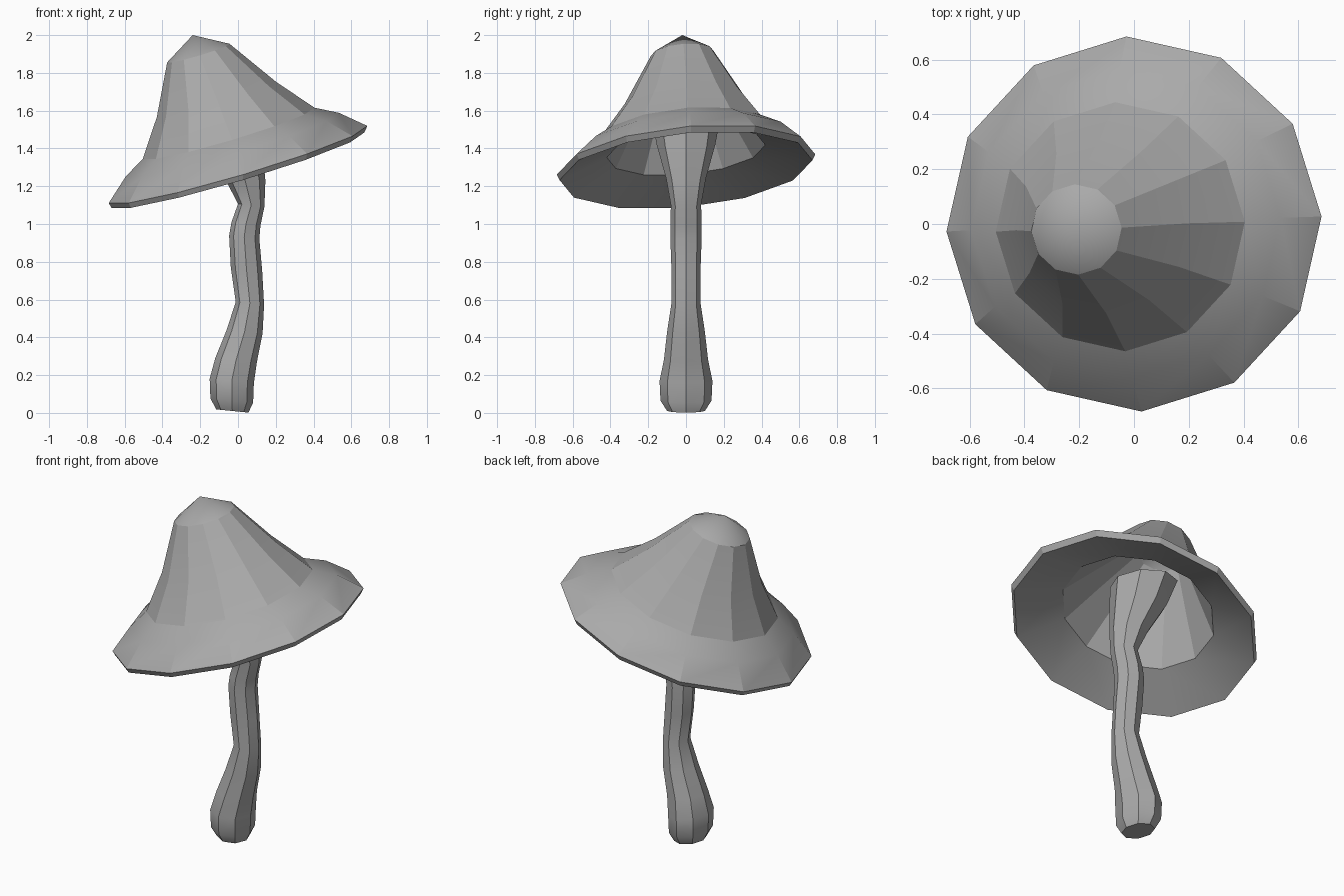
import bpy, bmesh, math

cube = bpy.data.objects.get("Cube")
if cube:
    bpy.data.objects.remove(cube, do_unlink=True)

grey = bpy.data.materials.new("mushroom grey")
grey.use_nodes = True
colour = (0.4, 0.4, 0.4, 1)
grey.diffuse_color = colour
bsdf = next(n for n in grey.node_tree.nodes if n.type == 'BSDF_PRINCIPLED')
bsdf.inputs["Base Color"].default_value = colour


def ring(bm, centre, rx, ry, sides, phase=0, slope_x=0, slope_y=0):
    """Tilted ring of vertices; slopes pass through the ring centre."""
    cx, cy, cz = centre
    verts = []
    for i in range(sides):
        a = phase + math.tau * i / sides
        dx, dy = rx * math.cos(a), ry * math.sin(a)
        verts.append(bm.verts.new((cx + dx, cy + dy, cz + slope_x * dx + slope_y * dy)))
    return verts


def bridge(bm, low, high):
    n = len(low)
    for i in range(n):
        j = (i + 1) % n
        bm.faces.new((low[i], low[j], high[j], high[i]))


def fan(bm, loop, tip):
    v = bm.verts.new(tip)
    for i in range(len(loop)):
        bm.faces.new((loop[i], loop[(i + 1) % len(loop)], v))


def finish(bm, name, angle):
    bmesh.ops.recalc_face_normals(bm, faces=bm.faces)
    mesh = bpy.data.meshes.new(name)
    bm.to_mesh(mesh)
    bm.free()
    mesh.materials.append(grey)
    obj = bpy.data.objects.new(name, mesh)
    bpy.context.collection.objects.link(obj)
    bpy.ops.object.select_all(action='DESELECT')
    obj.select_set(True)
    bpy.context.view_layer.objects.active = obj
    bpy.ops.object.shade_smooth_by_angle(angle=math.radians(angle))


# Cap: outer and inner skins share the thin lip; rows are x, y, z, radius
outer = [(0, 0, 1.315, 0.685), (-0.03, 0, 1.42, 0.565), (-0.05, -0.01, 1.48, 0.455),
         (-0.115, -0.01, 1.66, 0.315), (-0.21, -0.02, 1.905, 0.165)]
inner = [(0, 0, 1.285, 0.67), (-0.03, 0, 1.385, 0.42),
         (-0.11, -0.01, 1.6, 0.28), (-0.2, -0.02, 1.83, 0.13)]
bm = bmesh.new()
skins = []
for rows, tip in ((outer, (-0.24, -0.02, 2.0)), (inner, (-0.23, -0.02, 1.92))):
    loops = [ring(bm, row[:3], row[3], row[3], 12, 0.04, 0.295, 0.09) for row in rows]
    for a, b in zip(loops, loops[1:]):
        bridge(bm, a, b)
    fan(bm, loops[-1], tip)
    skins.append(loops[0])
bridge(bm, skins[1], skins[0])
finish(bm, "cap", 18)

# Stem: wavy eight-sided tube; rows are x, z, half width in x, half width in y
stem = [(-0.03, 0.01, 0.085, 0.1), (-0.033, 0.065, 0.113, 0.135), (-0.033, 0.17, 0.117, 0.14),
        (-0.01, 0.28, 0.11, 0.117), (0.035, 0.43, 0.095, 0.1), (0.063, 0.58, 0.075, 0.077),
        (0.045, 0.76, 0.083, 0.077), (0.033, 0.93, 0.08, 0.083), (0.042, 1.0, 0.077, 0.083),
        (0.07, 1.1, 0.07, 0.08), (0.035, 1.24, 0.11, 0.105), (-0.03, 1.42, 0.16, 0.155),
        (-0.07, 1.58, 0.185, 0.185)]
bm = bmesh.new()
loops = [ring(bm, (x, 0, z), rx, ry, 8, 0, -0.1) for x, z, rx, ry in stem]
for a, b in zip(loops, loops[1:]):
    bridge(bm, a, b)
bm.faces.new(loops[0])
bm.faces.new(loops[-1])
finish(bm, "stem", 30)
